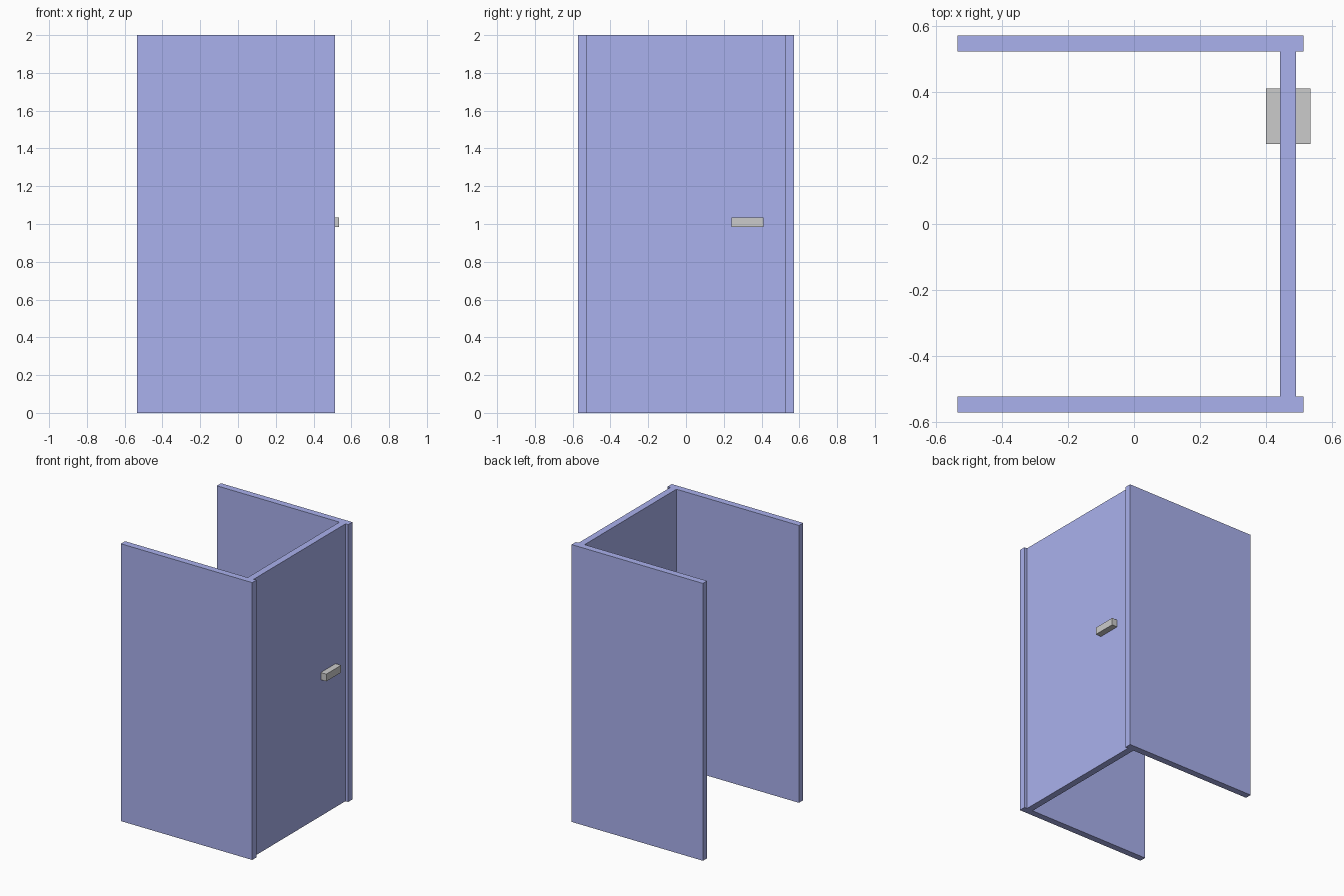
import bpy

if "Cube" in bpy.data.objects:
    bpy.data.objects.remove(bpy.data.objects["Cube"])

blue = bpy.data.materials.new("blue_panel")
blue.diffuse_color = (0.40, 0.44, 0.85, 1)
blue.use_nodes = True
blue.node_tree.nodes["Principled BSDF"].inputs["Base Color"].default_value = blue.diffuse_color


def box(name, x, y, z, material=None):
    """Box from (min, max) ranges on each axis."""
    bpy.ops.mesh.primitive_cube_add(size=1, location=[sum(r) / 2 for r in (x, y, z)])
    ob = bpy.context.object
    ob.name = name
    ob.scale = [r[1] - r[0] for r in (x, y, z)]
    bpy.ops.object.transform_apply(location=False, rotation=False, scale=True)
    if material:
        ob.data.materials.append(material)
    return ob


# Side walls
box("front_wall", (-0.535, 0.513), (-0.571, -0.523), (0, 2), blue)
box("back_wall", (-0.535, 0.513), (0.523, 0.571), (0, 2), blue)

# Door set between the walls, just inside their ends
box("door", (0.443, 0.491), (-0.523, 0.523), (0, 2), blue)

# Handle passing through the door
box("door_handle", (0.40, 0.535), (0.242, 0.411), (0.983, 1.035))
